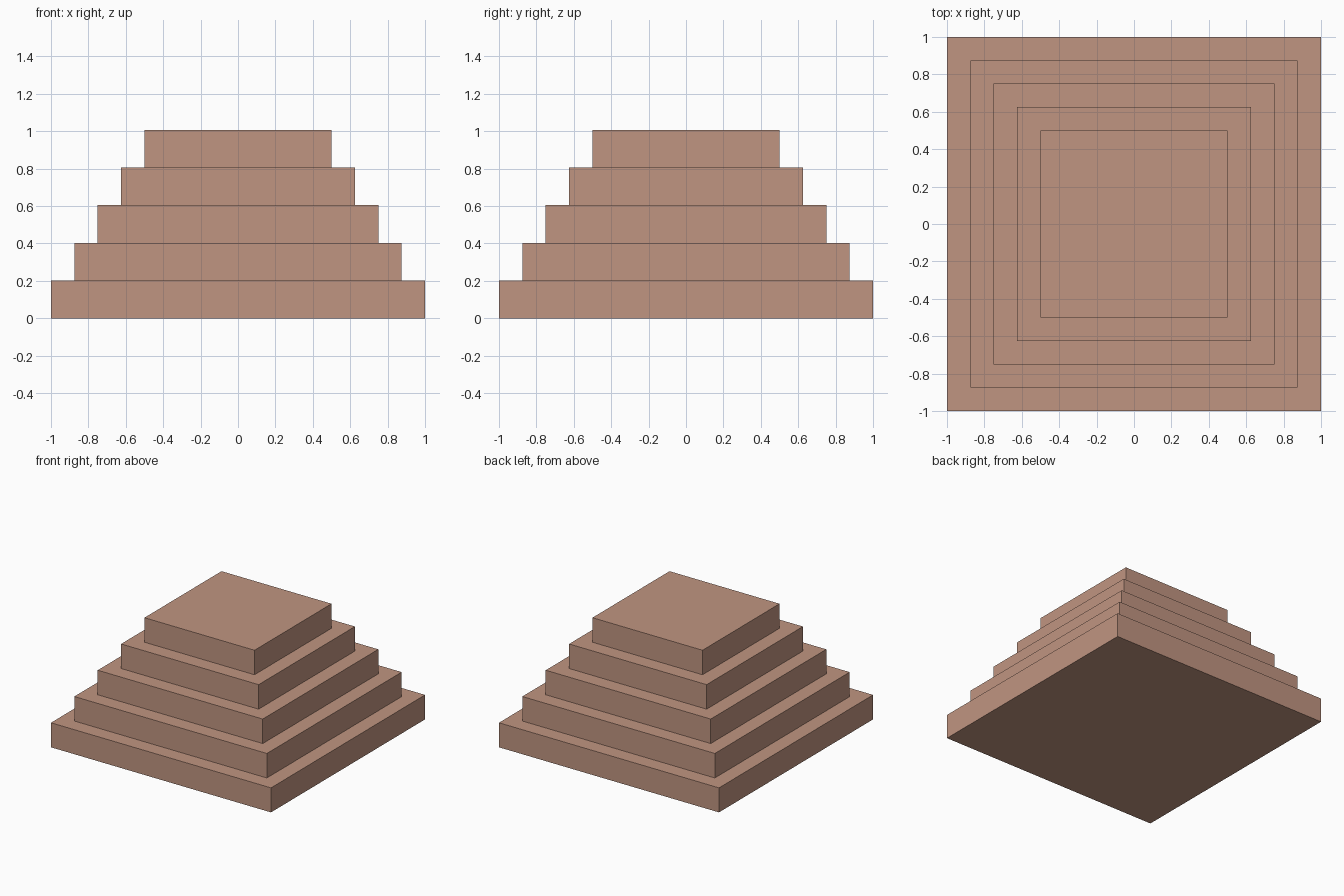
import bpy

# Remove the default cube
cube = bpy.data.objects.get("Cube")
if cube:
    bpy.data.objects.remove(cube, do_unlink=True)

# Single clay colour
clay = bpy.data.materials.new("clay_brown")
clay.use_nodes = True
colour = (0.53, 0.30, 0.22, 1.0)
clay.diffuse_color = colour
clay.node_tree.nodes["Principled BSDF"].inputs["Base Color"].default_value = colour

TIERS = 5
STEP_HEIGHT = 0.2015
BASE_WIDTH = 2.0
WIDTH_LOSS = 0.25

# Stacked square tiers, each narrower than the one below
for i in range(TIERS):
    width = BASE_WIDTH - i * WIDTH_LOSS
    bpy.ops.mesh.primitive_cube_add(size=1, location=(0, 0, (i + 0.5) * STEP_HEIGHT))
    tier = bpy.context.object
    tier.name = f"tier_{i + 1}"
    tier.scale = (width, width, STEP_HEIGHT)
    bpy.ops.object.transform_apply(location=False, rotation=False, scale=True)
    tier.data.materials.append(clay)
